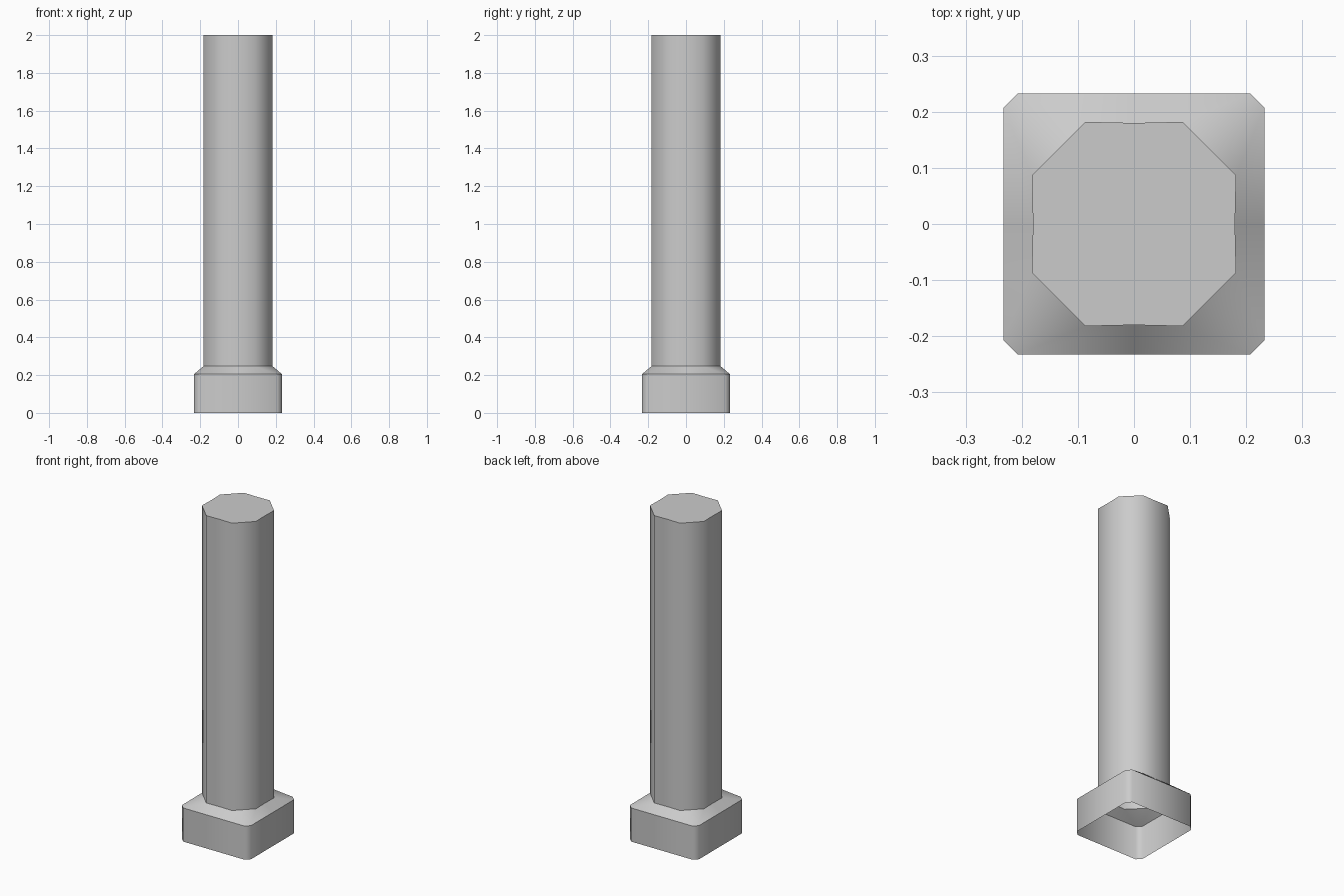
import bpy, bmesh, math

if "Cube" in bpy.data.objects:
    bpy.data.objects.remove(bpy.data.objects["Cube"])


def ring(half, flat, mid, z):
    """Square outline with cut corners and a point in the middle of each side."""
    quarter = [(half, -flat), (mid, 0), (half, flat)]
    pts = []
    for k in range(4):
        c, s = round(math.cos(k * math.pi / 2)), round(math.sin(k * math.pi / 2))
        pts += [(x * c - y * s, x * s + y * c, z) for x, y in quarter]
    return pts


def loft(name, rings, cap_top=False):
    bm = bmesh.new()
    loops = [[bm.verts.new(p) for p in r] for r in rings]
    for a, b in zip(loops, loops[1:]):
        n = len(a)
        for i in range(n):
            j = (i + 1) % n
            bm.faces.new((a[i], a[j], b[j], b[i]))
    if cap_top:
        bm.faces.new(loops[-1])
    mesh = bpy.data.meshes.new(name)
    bm.to_mesh(mesh)
    bm.free()
    ob = bpy.data.objects.new(name, mesh)
    bpy.context.collection.objects.link(ob)
    bpy.ops.object.select_all(action='DESELECT')
    ob.select_set(True)
    bpy.context.view_layer.objects.active = ob
    bpy.ops.object.shade_smooth_by_angle(angle=math.radians(47))
    return ob


SHAFT = (0.182, 0.087, 0.180)
BASE = (0.233, 0.207, 0.233)

# Plinth with sloped shoulder, open underneath
loft("plinth", [ring(*BASE, 0), ring(*BASE, 0.205), ring(*SHAFT, 0.248)])

# Eight-sided hollow shaft with closed top
loft("shaft", [ring(*SHAFT, 0.248), ring(*SHAFT, 2.0)], cap_top=True)
